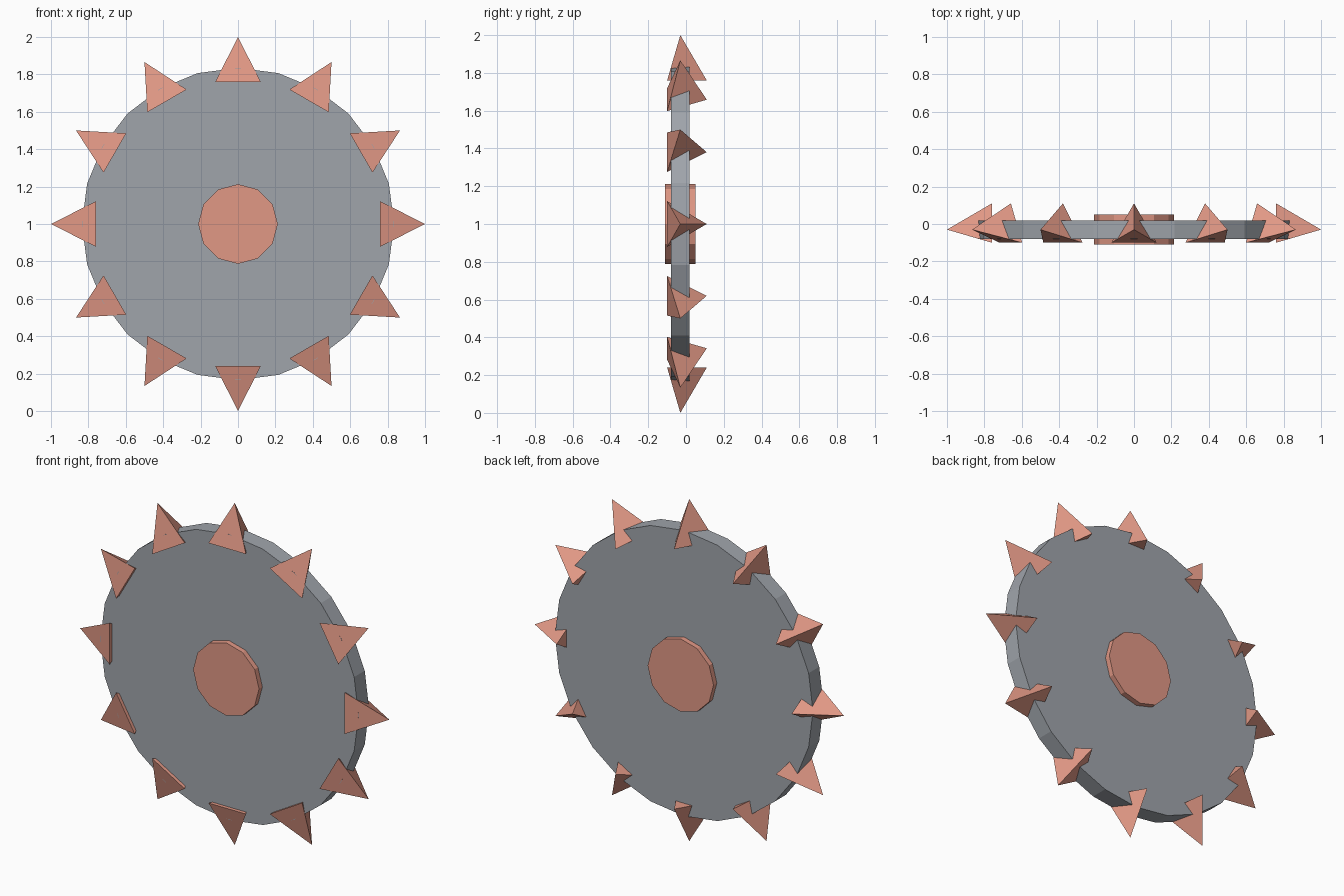
import bpy, bmesh, math
from mathutils import Vector

if "Cube" in bpy.data.objects:
    bpy.data.objects.remove(bpy.data.objects["Cube"])

CENTRE = Vector((0, -0.03, 1.0))


def material(name, rgb):
    m = bpy.data.materials.new(name)
    m.diffuse_color = (*rgb, 1)
    m.use_nodes = True
    m.node_tree.nodes["Principled BSDF"].inputs["Base Color"].default_value = m.diffuse_color
    return m


grey = material("steel grey", (0.352, 0.376, 0.41))
copper = material("copper pink", (0.752, 0.314, 0.235))


def disc(name, radius, depth, sides, mat):
    """Flat cylinder facing front, with a corner pointing straight up."""
    bpy.ops.mesh.primitive_cylinder_add(vertices=sides, radius=radius, depth=depth,
                                        location=CENTRE, rotation=(math.pi / 2, 0, 0))
    ob = bpy.context.object
    ob.name = name
    ob.data.materials.append(mat)
    return ob


def spike(name, angle, inner=0.76, outer=1.0, size=0.14):
    """Three-sided pyramid pointing outward from the wheel, one base corner to the back."""
    out = Vector((math.cos(angle), 0, math.sin(angle)))
    side = Vector((-math.sin(angle), 0, math.cos(angle)))
    back = Vector((0, 1, 0))
    bm = bmesh.new()
    base = []
    for k in range(3):
        a = k * math.tau / 3
        base.append(bm.verts.new(CENTRE + out * inner
                                 + (back * math.cos(a) + side * math.sin(a)) * size))
    tip = bm.verts.new(CENTRE + out * outer)
    bm.faces.new(base)
    for k in range(3):
        bm.faces.new((base[k], base[(k + 1) % 3], tip))
    bmesh.ops.recalc_face_normals(bm, faces=bm.faces)
    me = bpy.data.meshes.new(name)
    bm.to_mesh(me)
    bm.free()
    me.materials.append(copper)
    bpy.context.collection.objects.link(bpy.data.objects.new(name, me))


# wheel plate and hub
disc("wheel_plate", 0.835, 0.098, 24, grey)
disc("hub", 0.213, 0.16, 12, copper)

# ring of spikes
for i in range(12):
    spike(f"spike_{i + 1}", i * math.tau / 12)
